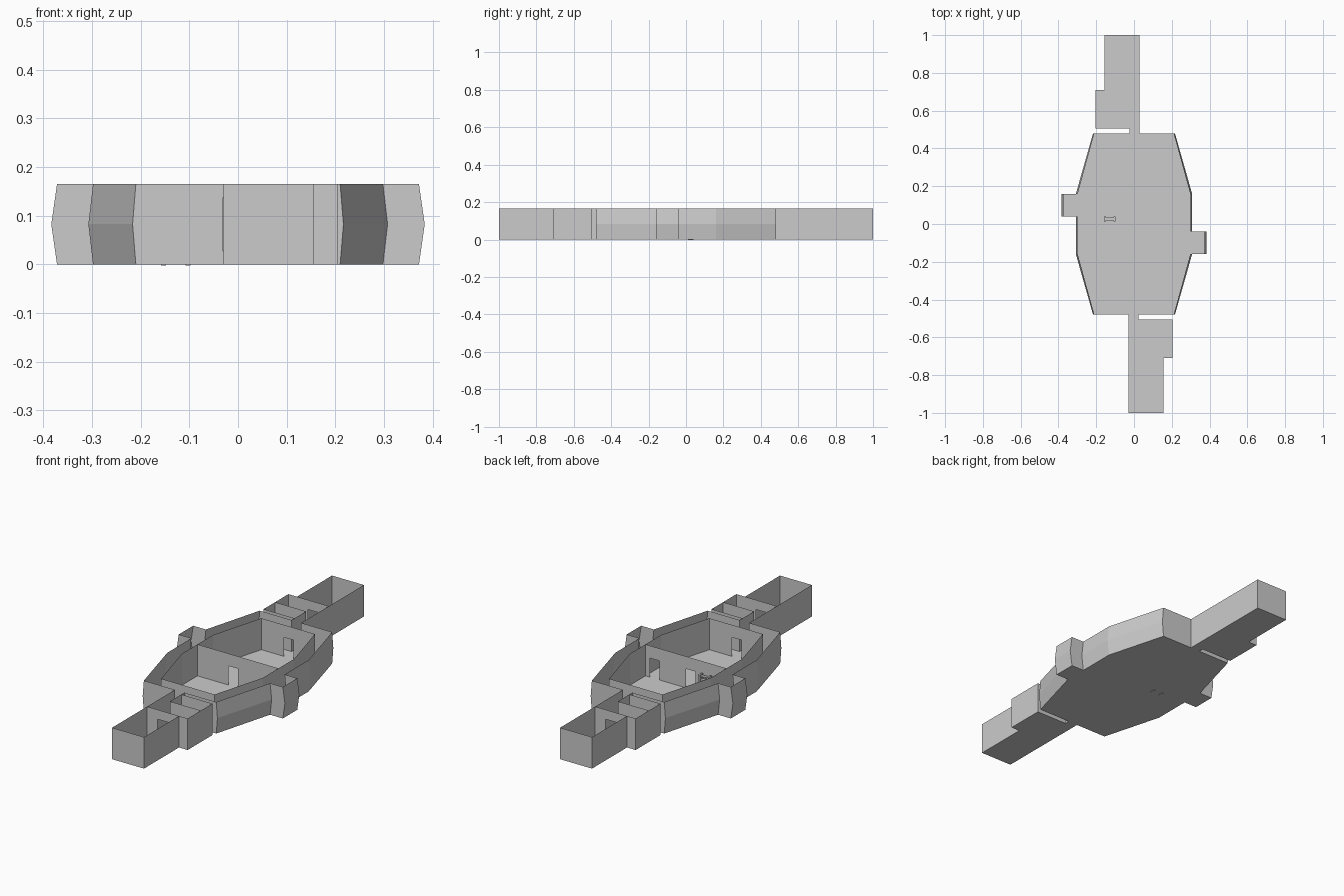
import bpy, bmesh

if "Cube" in bpy.data.objects:
    bpy.data.objects.remove(bpy.data.objects["Cube"])

H = 0.165          # deck height
BULGE = 1.032      # outward swell at mid height


def make(name, build):
    bm = bmesh.new()
    build(bm)
    bmesh.ops.remove_doubles(bm, verts=bm.verts, dist=1e-5)
    me = bpy.data.meshes.new(name)
    bm.to_mesh(me)
    bm.free()
    ob = bpy.data.objects.new(name, me)
    bpy.context.collection.objects.link(ob)
    return ob


def twin(ob):
    # copy turned half a turn about z
    c = ob.copy()
    c.name = ob.name + "_rear"
    c.rotation_euler.z = 3.14159265
    bpy.context.collection.objects.link(c)


def shell(name, pts, bulge=1.0):
    # thin sheet wall along a plan path, swelling at mid height
    def build(bm):
        rows = [[bm.verts.new((x * s, y, z)) for x, y in pts]
                for z, s in ((0, 1), (H / 2, bulge), (H, 1))]
        for lo, hi in zip(rows, rows[1:]):
            for i in range(len(pts) - 1):
                bm.faces.new((lo[i], lo[i + 1], hi[i + 1], hi[i]))
    return make(name, build)


def partition(name, a, b, doors=()):
    # straight sheet wall with doorways (start, end, height) measured from a
    L = ((b[0] - a[0]) ** 2 + (b[1] - a[1]) ** 2) ** 0.5

    def build(bm):
        def panel(s, e, z0):
            q = []
            for t, z in ((s, z0), (e, z0), (e, H), (s, H)):
                k = t / L
                q.append(bm.verts.new((a[0] + (b[0] - a[0]) * k,
                                       a[1] + (b[1] - a[1]) * k, z)))
            bm.faces.new(q)
        pos = 0
        for s, e, h in doors:
            if s > pos:
                panel(pos, s, 0)
            panel(s, e, h)
            pos = e
        if pos < L:
            panel(pos, L, 0)
    return make(name, build)


def floor(name, pts):
    return make(name, lambda bm: bm.faces.new(
        [bm.verts.new((x, y, 0)) for x, y in reversed(pts)]))


def box(bm, x0, x1, y0, y1, z0, z1):
    vs = bmesh.ops.create_cube(bm, size=1)["verts"]
    for v in vs:
        v.co.x = x0 if v.co.x < 0 else x1
        v.co.y = y0 if v.co.y < 0 else y1
        v.co.z = z0 if v.co.z < 0 else z1


# main hull floor
half = [(-0.21, -0.48), (0.21, -0.48), (0.298, -0.16), (0.298, 0.16)]
floor("hull_floor", half + [(-x, -y) for x, y in half])

# outer skin including side pod: half of the ring, the twin closes it
twin(shell("hull_skin", [(0.025, -0.48), (0.21, -0.48), (0.298, -0.16),
                         (0.372, -0.16), (0.372, -0.04), (0.298, -0.04),
                         (0.298, 0.16), (0.21, 0.48), (0.03, 0.48)], BULGE))
twin(floor("pod_floor", [(0.298, -0.16), (0.372, -0.16),
                         (0.372, -0.04), (0.298, -0.04)]))

# inner rooms: eight-sided ring with doorways, and the central divider
twin(partition("inner_end_wall", (-0.155, -0.415), (0.155, -0.415),
               [(0.125, 0.18, 0.1)]))
twin(partition("inner_slant_front", (0.155, -0.415), (0.235, -0.13)))
twin(partition("inner_slant_back", (0.235, 0.13), (0.155, 0.415)))
twin(partition("inner_side_wall", (0.235, -0.13), (0.235, 0.13)))
partition("central_divider", (-0.235, 0), (0.235, 0),
          [(0.18, 0.235, 0.1), (0.39, 0.445, 0.1)])

# arm: floor, neck and skin
arm = [(-0.03, -0.48), (-0.03, -1), (0.155, -1), (0.155, -0.71),
       (0.205, -0.71), (0.205, -0.505), (0.025, -0.505), (0.025, -0.48)]
twin(floor("arm_floor", arm))
twin(shell("arm_skin", arm))

# arm bulkheads and small compartment
twin(partition("arm_bulkhead", (-0.03, -0.71), (0.155, -0.71),
               [(0.06, 0.12, 0.115)]))
twin(partition("arm_cross_wall", (0.025, -0.6), (0.205, -0.6),
               [(0.06, 0.115, 0.1)]))
twin(partition("arm_passage_wall", (0.025, -0.6), (0.025, -0.505)))

# ladder by the divider
def ladder(bm):
    for x in (-0.158, -0.108):
        box(bm, x, x + 0.01, 0.012, 0.04, -0.002, 0.11)
    for i in range(6):
        z = 0.008 + i * 0.018
        box(bm, -0.148, -0.108, 0.018, 0.034, z, z + 0.006)


make("ladder", ladder)
